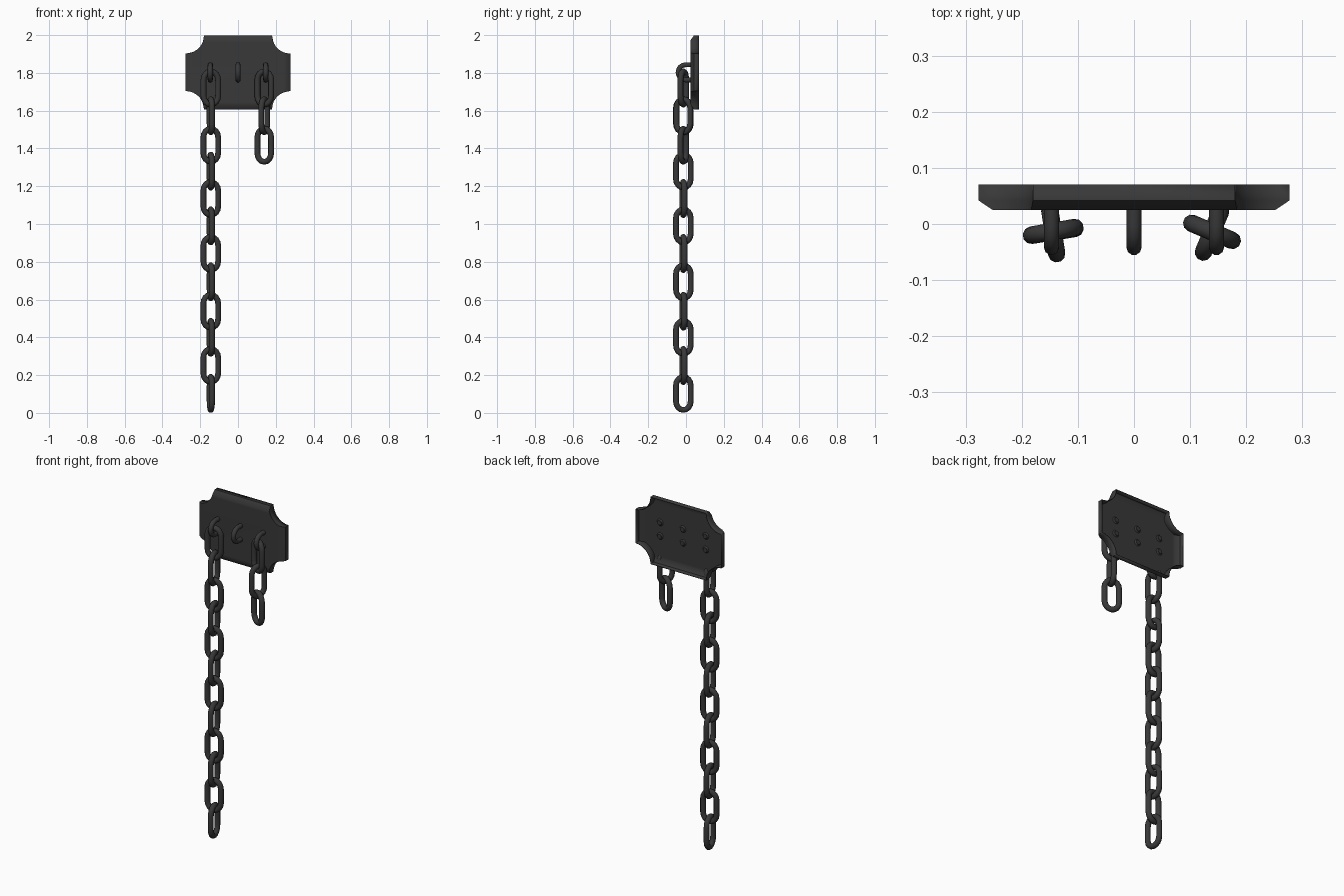
import bpy, bmesh
from math import sin, cos, pi, asin, radians
from mathutils import Matrix

if "Cube" in bpy.data.objects:
    bpy.data.objects.remove(bpy.data.objects["Cube"])

iron = bpy.data.materials.new("dark_iron")
iron.diffuse_color = (0.04, 0.04, 0.04, 1)
iron.use_nodes = True
iron.node_tree.nodes["Principled BSDF"].inputs["Base Color"].default_value = iron.diffuse_color


def activate(ob):
    bpy.ops.object.select_all(action='DESELECT')
    ob.select_set(True)
    bpy.context.view_layer.objects.active = ob


def from_bmesh(name, bm, angle):
    me = bpy.data.meshes.new(name)
    bm.to_mesh(me)
    bm.free()
    me.materials.append(iron)
    ob = bpy.data.objects.new(name, me)
    bpy.context.collection.objects.link(ob)
    activate(ob)
    bpy.ops.object.shade_smooth_by_angle(angle=radians(angle))
    return ob


def tube(name, pts, radius, cyclic):
    """Round bar swept along a point path, converted to a mesh."""
    cu = bpy.data.curves.new(name, 'CURVE')
    cu.dimensions = '3D'
    cu.bevel_depth = radius
    cu.bevel_resolution = 3
    cu.use_fill_caps = not cyclic
    sp = cu.splines.new('POLY')
    sp.points.add(len(pts) - 1)
    for p, co in zip(sp.points, pts):
        p.co = (*co, 1)
    sp.use_cyclic_u = cyclic
    ob = bpy.data.objects.new(name, cu)
    bpy.context.collection.objects.link(ob)
    activate(ob)
    bpy.ops.object.convert(target='MESH')
    ob = bpy.context.object
    ob.data.materials.append(iron)
    bpy.ops.object.shade_smooth_by_angle(angle=radians(50))
    return ob


def instance(src, name, loc, rot=0):
    ob = bpy.data.objects.new(name, src.data)
    ob.location = loc
    ob.rotation_euler = (0, 0, rot)
    bpy.context.collection.objects.link(ob)
    return ob


# wall plate: hollow-backed pan with scalloped corners; only the straight
# edges are chamfered, the scallops are cut straight through
HW, HH, R, ZC = 0.277, 0.196, 0.097, 1.803


def outline(d):
    a = asin(d / R)
    quarter = []
    for i in range(9):
        t = pi + a + (pi / 2 - 2 * a) * i / 8
        quarter.append((HW + R * cos(t), HH + R * sin(t)))
    pts = []
    for sx, sz in ((1, 1), (1, -1), (-1, -1), (-1, 1)):
        q = [(x * sx, z * sz) for x, z in quarter]
        pts += q if sx * sz > 0 else q[::-1]
    return pts


bm = bmesh.new()
loops = [[bm.verts.new((x, y, ZC + z)) for x, z in outline(d)]
         for d, y in ((0, 0.07), (0, 0.042), (0.025, 0.025))]
for a, b in zip(loops, loops[1:]):
    for i in range(len(a)):
        j = (i + 1) % len(a)
        bm.faces.new((a[i], a[j], b[j], b[i]))
front = bm.faces.new(loops[-1])
bmesh.ops.recalc_face_normals(bm, faces=bm.faces)
front.normal_update()
if front.normal.y > 0:
    bmesh.ops.reverse_faces(bm, faces=bm.faces)
plate = from_bmesh("wall_plate", bm, 35)
mod = plate.modifiers.new("thickness", 'SOLIDIFY')
mod.thickness = 0.004
mod.offset = -1

# staples: U-shaped bars through the plate
STAPLE_X, LEG = (-0.147, 0, 0.147), 0.04
path = [(0, 0.036, LEG)]
path += [(0, -0.002 - LEG * sin(pi * i / 8), LEG * cos(pi * i / 8)) for i in range(9)]
path += [(0, 0.036, -LEG)]
staple = tube("staple_left", path, 0.0135, False)
staple.location = (STAPLE_X[0], 0, ZC)
instance(staple, "staple_middle", (STAPLE_X[1], 0, ZC))
instance(staple, "staple_right", (STAPLE_X[2], 0, ZC))

# rivet heads on the staple ends, inside the hollow back
bm = bmesh.new()
for x in STAPLE_X:
    for s in (-1, 1):
        m = Matrix.Translation((x, 0.032, ZC + s * LEG)) @ Matrix.Rotation(-pi / 2, 4, 'X')
        bmesh.ops.create_cone(bm, cap_ends=True, segments=12, radius1=0.02,
                              radius2=0.011, depth=0.008, matrix=m)
from_bmesh("rivet_heads", bm, 30)

# chain link: rounded oblong loop in the xz plane
BAR, BEND_X, BEND_Z, HALF = 0.0155, 0.0395, 0.046, 0.0415
path = []
for side in (1, -1):
    for i in range(9):
        t = pi * i / 8
        path.append((side * BEND_X * cos(t), 0, side * (HALF + BEND_Z * sin(t))))
link = tube("left_chain_link_1", path, BAR, True)
HEIGHTS = (1.72, 1.573, 1.417, 1.28, 1.135, 0.99, 0.844, 0.694, 0.538, 0.4, 0.251, 0.103)
link.location = (-0.144, -0.013, HEIGHTS[0])
link.rotation_euler = (0, 0, radians(10))

# long left chain, every second link turned a quarter
for i in range(1, 12):
    instance(link, f"left_chain_link_{i + 1}", (-0.144, -0.014, HEIGHTS[i]),
             radians(9) + (pi / 2 if i % 2 else 0))

# short right chain
for i in range(3):
    instance(link, f"right_chain_link_{i + 1}", (0.139, -0.014, HEIGHTS[i]),
             radians(-23) + (pi / 2 if i % 2 else 0))
